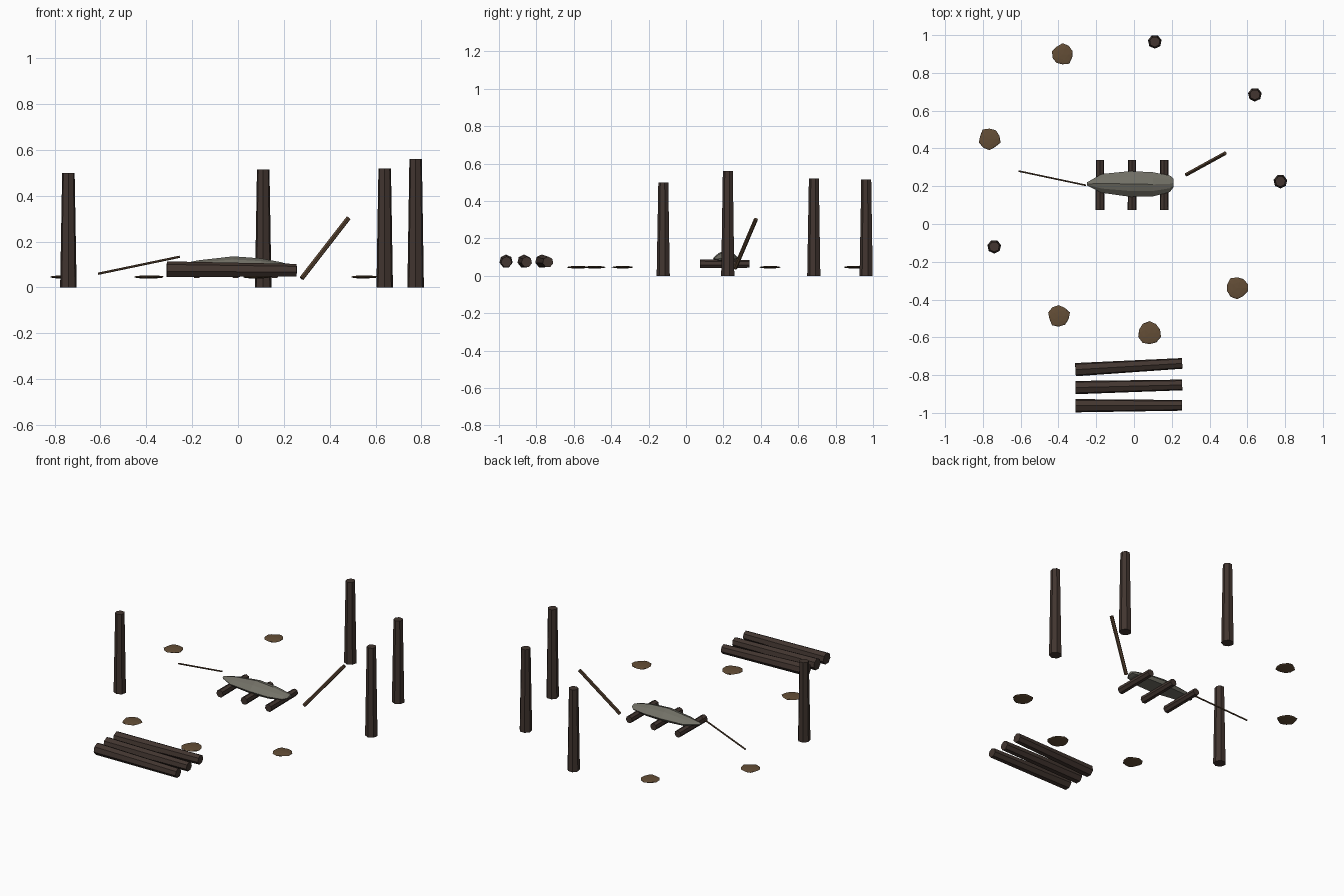
import bpy, bmesh, math, random
from mathutils import Vector

cube = bpy.data.objects.get("Cube")
if cube:
    bpy.data.objects.remove(cube, do_unlink=True)
random.seed(4)


def material(name, rgb):
    m = bpy.data.materials.new(name)
    m.use_nodes = True
    m.diffuse_color = (*rgb, 1)
    m.node_tree.nodes["Principled BSDF"].inputs["Base Color"].default_value = (*rgb, 1)
    return m


BARK = material("dark bark", (0.054, 0.036, 0.029))
EARTH = material("brown earth", (0.125, 0.075, 0.037))
HULL = material("weathered grey", (0.17, 0.165, 0.135))
WOOD = material("brown wood", (0.095, 0.055, 0.03))


def finish(bm, name, mat):
    bmesh.ops.recalc_face_normals(bm, faces=bm.faces)
    mesh = bpy.data.meshes.new(name)
    bm.to_mesh(mesh)
    bm.free()
    mesh.materials.append(mat)
    ob = bpy.data.objects.new(name, mesh)
    bpy.context.collection.objects.link(ob)
    return ob


def beam(name, a, b, r1, r2, mat, sides=7):
    """Tapered round timber from point a to point b."""
    a, b = Vector(a), Vector(b)
    bm = bmesh.new()
    bmesh.ops.create_cone(bm, cap_ends=True, segments=sides, radius1=r1,
                          radius2=r2, depth=(b - a).length)
    ob = finish(bm, name, mat)
    ob.rotation_euler = (b - a).to_track_quat('Z', 'Y').to_euler()
    ob.location = (a + b) / 2
    return ob


# Standing posts
for i, (x, y, h) in enumerate([(-0.74, -0.12, 0.50), (0.11, 0.965, 0.515),
                               (0.64, 0.685, 0.52), (0.775, 0.225, 0.56)]):
    beam(f"post_{i + 1}", (x, y, 0), (x, y, h), 0.037, 0.028, BARK)

# Stacked logs lying at the front
for i, (y1, y2) in enumerate([(-0.962, -0.96), (-0.866, -0.852), (-0.771, -0.738)]):
    beam(f"log_{i + 1}", (-0.31, y1, 0.078), (0.255, y2, 0.074), 0.036, 0.029, BARK)

# Cross supports under the hull
for i, x in enumerate((-0.18, -0.01, 0.16)):
    beam(f"support_{i + 1}", (x, 0.075, 0.063), (x, 0.34, 0.063), 0.024, 0.022, BARK)

# Low earth mounds: squashed, slightly irregular balls
for i, (x, y, r) in enumerate([(-0.378, 0.898, 0.056), (-0.765, 0.45, 0.057),
                               (-0.398, -0.487, 0.057), (0.082, -0.578, 0.061),
                               (0.547, -0.338, 0.058)]):
    bm = bmesh.new()
    bmesh.ops.create_icosphere(bm, subdivisions=2, radius=1)
    turn = random.uniform(0, 6)
    for v in bm.verts:
        ang = math.atan2(v.co.y, v.co.x) + turn
        k = r * (1 + 0.05 * math.sin(3 * ang) + 0.05 * math.sin(5 * ang))
        v.co = Vector((v.co.x * k, v.co.y * k, v.co.z * 0.007))
    finish(bm, f"mound_{i + 1}", EARTH).location = (x, y, 0.046)

# Upturned hull: stations of x, centre y, half width, keel height, rim height
stations = [(-0.25, 0.212, 0.008, 0.104, 0.092), (-0.17, 0.215, 0.05, 0.119, 0.082),
            (-0.02, 0.212, 0.068, 0.136, 0.08), (0.1, 0.21, 0.064, 0.127, 0.08),
            (0.19, 0.213, 0.044, 0.11, 0.084), (0.21, 0.218, 0.022, 0.104, 0.09)]
bm = bmesh.new()
rings = []
for x, y, w, top, rim in stations:
    section = [(-0.8, -0.1), (-1, 0.25), (-0.55, 0.75), (0, 1),
               (0.55, 0.8), (1, 0.25), (0.8, -0.1)]
    rings.append([bm.verts.new((x, y + w * u, rim + (top - rim) * t)) for u, t in section])
for r, s in zip(rings, rings[1:]):
    for k in range(len(r)):
        n = (k + 1) % len(r)
        bm.faces.new((r[k], r[n], s[n], s[k]))
bm.faces.new(rings[0])
bm.faces.new(rings[-1])
finish(bm, "hull", HULL)

# Leaning poles
beam("left_pole", (0.278, 0.262, 0.04), (0.482, 0.374, 0.303), 0.011, 0.011, WOOD, 6)
beam("right_pole", (-0.61, 0.28, 0.06), (-0.255, 0.205, 0.134), 0.005, 0.005, WOOD, 6)
